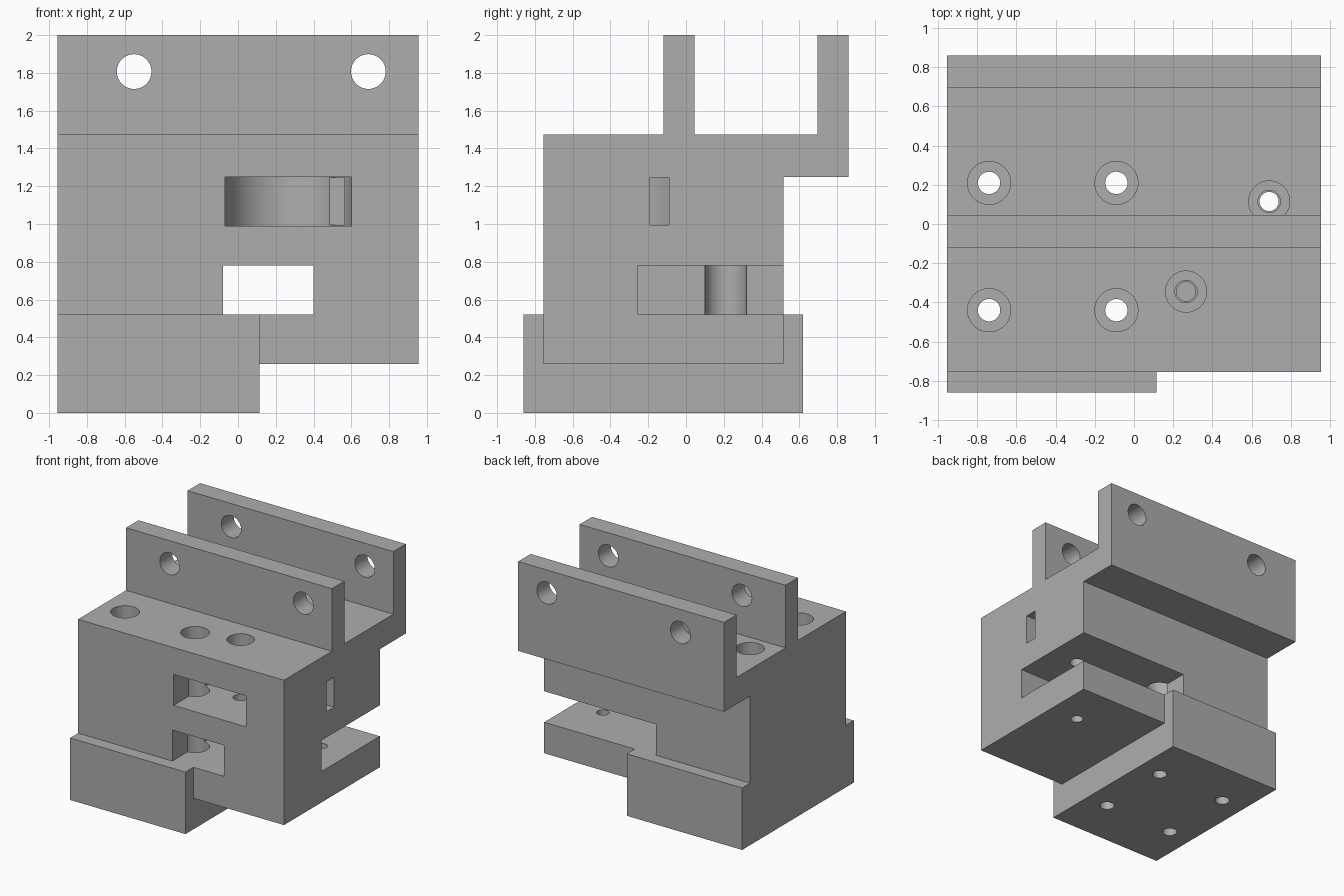
import bpy
import bmesh
import math
from mathutils import Vector

cube = bpy.data.objects.get("Cube")
if cube:
    bpy.data.objects.remove(cube, do_unlink=True)

grey = bpy.data.materials.new("machined_grey")
grey.use_nodes = True
COLOUR = (0.42, 0.42, 0.42, 1)
grey.diffuse_color = COLOUR
grey.node_tree.nodes["Principled BSDF"].inputs["Base Color"].default_value = COLOUR


def prism(name, outline, start, end):
    """Closed solid from a 3D outline, swept along the vector end - start."""
    bm = bmesh.new()
    sweep = Vector(end) - Vector(start)
    face = bm.faces.new([bm.verts.new(p) for p in outline])
    top = bmesh.ops.extrude_face_region(bm, geom=[face])["geom"]
    bmesh.ops.translate(bm, vec=sweep,
                        verts=[v for v in top if isinstance(v, bmesh.types.BMVert)])
    bmesh.ops.recalc_face_normals(bm, faces=bm.faces)
    mesh = bpy.data.meshes.new(name)
    bm.to_mesh(mesh)
    bm.free()
    mesh.materials.append(grey)
    obj = bpy.data.objects.new(name, mesh)
    bpy.context.collection.objects.link(obj)
    return obj


def plan_prism(name, points, z0, z1):
    return prism(name, [(x, y, z0) for x, y in points], (0, 0, z0), (0, 0, z1))


def box(name, x0, x1, y0, y1, z0, z1):
    return plan_prism(name, [(x0, y0), (x1, y0), (x1, y1), (x0, y1)], z0, z1)


def arc(cx, cy, r, start, stop, steps):
    angles = [start + (stop - start) * i / steps for i in range(steps + 1)]
    return [(cx + r * math.cos(a), cy + r * math.sin(a)) for a in angles]


def bore(x, y, r, z0, z1):
    return plan_prism("bore", arc(x, y, r, 0, math.tau, 48)[:-1], z0, z1)


def combine(target, tool, operation):
    """Apply an exact boolean and discard the tool."""
    mod = target.modifiers.new(operation, 'BOOLEAN')
    mod.operation = operation
    mod.solver = 'EXACT'
    mod.object = tool
    bpy.context.view_layer.objects.active = target
    bpy.ops.object.modifier_apply(modifier=mod.name)
    bpy.data.objects.remove(tool, do_unlink=True)


W = 0.955                      # half width
BACK, FRONT = 0.515, -0.755    # block depth
SHELF, DECK, TOP = 1.25, 1.475, 2.0

# Block with overhanging shelf and two upright rails, as one side profile
profile = [(FRONT, 0.26), (BACK, 0.26), (BACK, SHELF), (0.86, SHELF),
           (0.86, TOP), (0.695, TOP), (0.695, DECK), (0.045, DECK),
           (0.045, TOP), (-0.12, TOP), (-0.12, DECK), (FRONT, DECK)]
body = prism("clamp_block", [(-W, y, z) for y, z in profile], (-W, 0, 0), (W, 0, 0))

# Foot under the right half
combine(body, box("foot", -W, 0.115, -0.86, 0.62, 0, 0.52), 'UNION')

# L-shaped clamping slot, open to front, back and left side
slot = [(-0.08, -1), (0.4, -1), (0.4, -0.255), (1.1, -0.255), (1.1, 1), (-0.08, 1)]
combine(body, plan_prism("slot", slot, 0.52, 0.78), 'DIFFERENCE')

# Round-ended pocket in the front with a slit to the left side
PX, PY, PR = 0.266, -0.345, 0.335
pocket = [(PX - PR, -1), (PX + PR, -1)] + arc(PX, PY, PR, 0, math.pi, 40)
combine(body, plan_prism("pocket", pocket, 0.99, SHELF), 'DIFFERENCE')
combine(body, box("slit", PX + 0.1, 1.1, -0.19, -0.09, 0.995, 1.245), 'DIFFERENCE')

# Four counterbored mounting holes through block and foot
for x in (-0.74, -0.09):
    for y in (-0.44, 0.21):
        combine(body, bore(x, y, 0.11, 0.26, DECK + 0.1), 'DIFFERENCE')
        combine(body, bore(x, y, 0.057, -0.1, 0.4), 'DIFFERENCE')

# Two clamp screws: head bore, clearance hole, threaded hole in the lower jaw
for x, y, head_top, thread_end in ((PX, PY, DECK + 0.1, 0.33), (0.69, 0.115, DECK, 0.1)):
    combine(body, bore(x, y, 0.105, 1.0, head_top), 'DIFFERENCE')
    combine(body, bore(x, y, 0.057, 0.7, 1.1), 'DIFFERENCE')
    combine(body, bore(x, y, 0.049, thread_end, 0.6), 'DIFFERENCE')

# Cross holes through both rails
for x in (-0.55, 0.69):
    ring = [(px, -0.5, pz) for px, pz in arc(x, 1.807, 0.092, 0, math.tau, 48)[:-1]]
    combine(body, prism("cross_hole", ring, (0, -0.5, 0), (0, 1.2, 0)), 'DIFFERENCE')

bpy.ops.object.select_all(action='DESELECT')
body.select_set(True)
bpy.context.view_layer.objects.active = body
bpy.ops.object.shade_smooth_by_angle(angle=math.radians(30))
